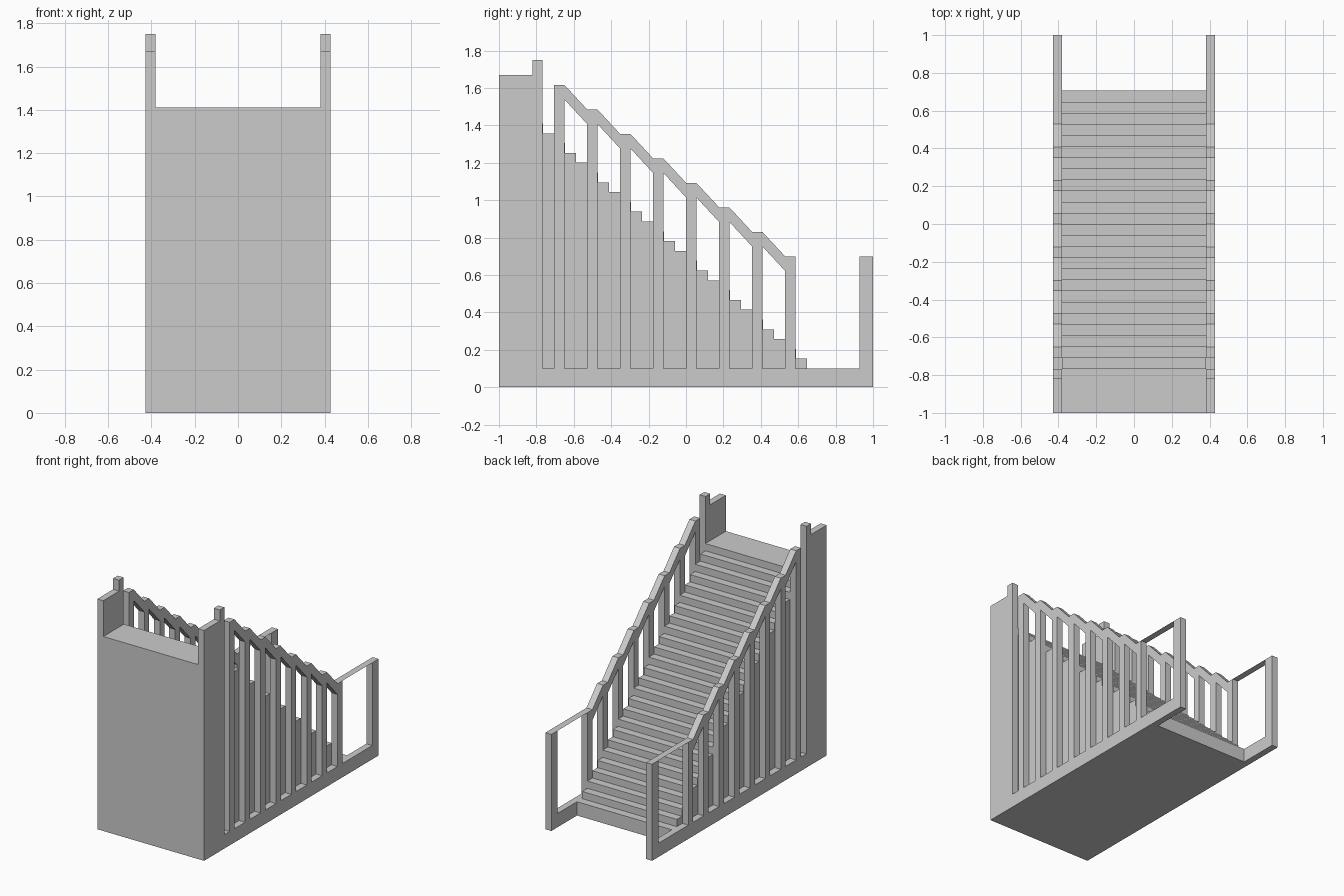
import bpy, bmesh
from mathutils import Matrix

if "Cube" in bpy.data.objects:
    bpy.data.objects.remove(bpy.data.objects["Cube"])

INNER, OUTER = 0.38, 0.428        # stair half width, outer face of the side frames
GOING = 1 / 17                    # depth of one step
TOP, LOW, STEPS = 1.41, 0.10, 25  # landing height, lowest tread, number of treads
POST_W, RAIL_T = 0.055, 0.078

# local curve x -> world y, local y -> world z, local z -> world x
AXES = Matrix(((0, 0, 1, 0), (1, 0, 0, 0), (0, 1, 0, 0), (0, 0, 0, 1)))


def extrude_profile(name, loops, x0, x1):
    """Solid from side-view (y, z) loops; loops after the first are holes."""
    cu = bpy.data.curves.new(name + "_profile", 'CURVE')
    cu.dimensions = '2D'
    cu.fill_mode = 'BOTH'
    cu.extrude = (x1 - x0) / 2
    for pts in loops:
        s = cu.splines.new('POLY')
        s.points.add(len(pts) - 1)
        for p, (y, z) in zip(s.points, pts):
            p.co = (y, z, 0, 1)
        s.use_cyclic_u = True
    tmp = bpy.data.objects.new(name + "_tmp", cu)
    bpy.context.collection.objects.link(tmp)
    bpy.context.view_layer.update()
    me = bpy.data.meshes.new_from_object(tmp)
    bpy.data.objects.remove(tmp)
    me.transform(Matrix.Translation(((x0 + x1) / 2, 0, 0)) @ AXES)
    bm = bmesh.new()
    bm.from_mesh(me)
    bmesh.ops.remove_doubles(bm, verts=bm.verts, dist=1e-5)
    bmesh.ops.recalc_face_normals(bm, faces=bm.faces)
    for f in bm.faces:
        f.smooth = False
    bm.to_mesh(me)
    bm.free()
    me.name = name
    ob = bpy.data.objects.new(name, me)
    bpy.context.collection.objects.link(ob)
    return ob


# Solid flight of steps with the landing at the front
riser = (TOP - LOW) / STEPS
stairs = [(-1, 0), (-1, TOP)]
y, z = -13 * GOING, TOP
stairs.append((y, z))
for k in range(STEPS):
    z -= riser
    stairs.append((y, z))
    y += GOING
    stairs.append((y, z))
stairs.append((y, 0))
extrude_profile("stair_flight", [stairs], -INNER, INNER)

# Side frame: base beam, landing wall, newel posts, balusters and sloped handrail
posts = [(-12 * GOING + 3 * GOING * i, 1.617 - 0.131 * i) for i in range(8)]
outline = [(-1, 0), (-1, 1.67), (-0.82, 1.67), (-0.82, 1.75), (-0.768, 1.75),
           (-0.768, LOW), (posts[0][0], LOW)]
for py, pz in posts:
    outline += [(py, pz), (py + POST_W, pz)]
outline += [(posts[-1][0] + POST_W, LOW), (0.927, LOW), (0.927, 0.70), (1, 0.70), (1, 0)]
holes = []
for (ya, za), (yb, zb) in zip(posts, posts[1:]):
    a = ya + POST_W
    holes.append([(a, LOW), (yb, LOW), (yb, zb - RAIL_T), (a, za - RAIL_T)])

for side, x0, x1 in (("right", INNER, OUTER), ("left", -OUTER, -INNER)):
    extrude_profile(side + "_balustrade", [outline] + holes, x0, x1)
    # Paper-thin level handrail to the end post
    ya, yb = posts[-1][0] + POST_W, 0.927
    me = bpy.data.meshes.new(side + "_level_handrail")
    me.from_pydata([(x0, ya, 0.70), (x1, ya, 0.70), (x1, yb, 0.70), (x0, yb, 0.70)],
                   [], [(0, 1, 2, 3)])
    bpy.context.collection.objects.link(bpy.data.objects.new(me.name, me))
